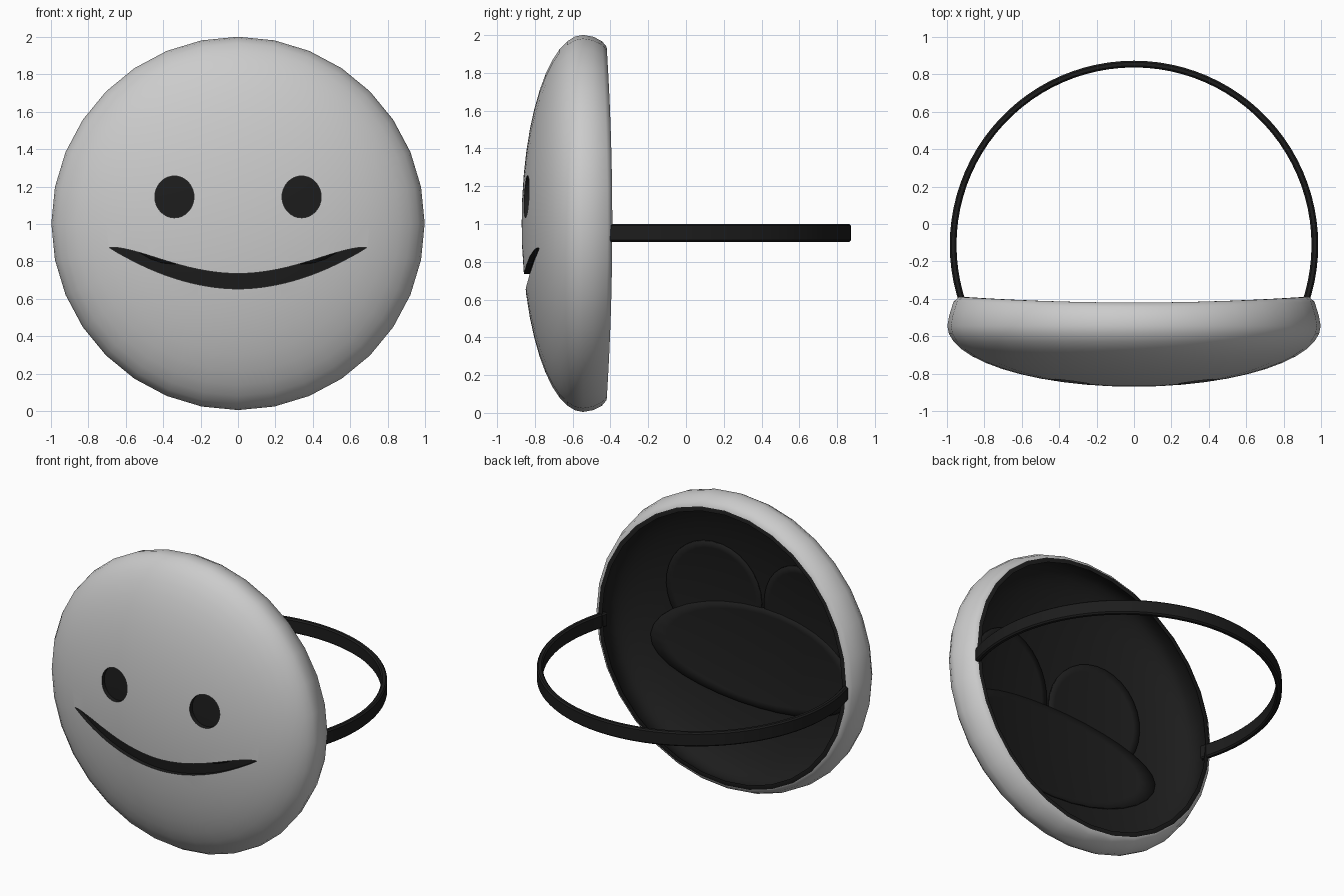
import bpy, bmesh
from math import sin, cos, pi, sqrt, radians

if "Cube" in bpy.data.objects:
    bpy.data.objects.remove(bpy.data.objects["Cube"])

CY, CZ = -0.545, 1.003


def material(name, shade):
    m = bpy.data.materials.new(name)
    m.diffuse_color = (shade, shade, shade, 1)
    m.use_nodes = True
    m.node_tree.nodes["Principled BSDF"].inputs["Base Color"].default_value = m.diffuse_color
    return m


grey = material("light_grey", 0.6)
black = material("black", 0.012)


def make(name, bm, mats, smooth=True):
    bmesh.ops.recalc_face_normals(bm, faces=bm.faces)
    me = bpy.data.meshes.new(name)
    bm.to_mesh(me)
    bm.free()
    ob = bpy.data.objects.new(name, me)
    bpy.context.collection.objects.link(ob)
    for m in mats:
        me.materials.append(m)
    if smooth:
        shade(ob)
    return ob


def shade(ob):
    bpy.ops.object.select_all(action='DESELECT')
    ob.select_set(True)
    bpy.context.view_layer.objects.active = ob
    bpy.ops.object.shade_smooth_by_angle(angle=radians(40))


# Mask shell: domed disc turned about the y axis, black on the inside
def dome(radius, depth, n=12):
    return [(radius * sin(i / n * pi / 2), CY - depth * cos(i / n * pi / 2))
            for i in range(n + 1)]


outer = dome(0.998, 0.325) + [(0.988, -0.49), (0.965, -0.445), (0.935, -0.42)]
inner = [(0.905, -0.42), (0.935, -0.46), (0.957, -0.5)] + dome(0.965, 0.295)[::-1]
profile = outer + inner
SEG = 32
bm = bmesh.new()
rings = []
for r, y in profile:
    if r < 1e-6:
        rings.append([bm.verts.new((0, y, CZ))] * SEG)
        continue
    ring = []
    for j in range(SEG):
        a = 2 * pi * j / SEG
        # the rim sweeps back a little at the sides
        lift = 0.03 * cos(a) ** 2 if y > -0.47 else 0
        ring.append(bm.verts.new((r * cos(a), y + lift, CZ + r * sin(a))))
    rings.append(ring)
for i in range(len(rings) - 1):
    for j in range(SEG):
        k = (j + 1) % SEG
        vs = list(dict.fromkeys([rings[i][j], rings[i][k], rings[i + 1][k], rings[i + 1][j]]))
        bm.faces.new(vs).material_index = int(i >= len(outer) - 1)
shell = make("mask_shell", bm, [grey, black], smooth=False)


# Eye and mouth openings cut through the shell
def cutter(name, outline):
    bm = bmesh.new()
    f = bm.faces.new([bm.verts.new((x, -1.0, z)) for x, z in outline])
    new = bmesh.ops.extrude_face_region(bm, geom=[f])["geom"]
    bmesh.ops.translate(bm, vec=(0, 0.4, 0),
                        verts=[v for v in new if isinstance(v, bmesh.types.BMVert)])
    for f in bm.faces:
        f.material_index = 1
    ob = make(name, bm, [grey, black], smooth=False)
    ob.hide_render = True
    return ob


def ellipse(cx, cz, rx, rz, n=32):
    return [(cx + rx * cos(2 * pi * i / n), cz + rz * sin(2 * pi * i / n)) for i in range(n)]


def mouth_outline(n=32):
    top, bottom = [], []
    for i in range(n + 1):
        t = -1 + 2 * i / n
        mid = 0.694 + 0.215 * abs(t) ** 1.9 - 0.035 * t ** 6
        half = 0.041 * sqrt(max(0, 1 - abs(t) ** 5)) * (1 - 0.55 * t ** 6)
        top.append((0.688 * t, mid + half))
        bottom.append((0.688 * t, mid - half))
    return bottom + top[-2:0:-1]


cutters = [cutter("eye_cutter", ellipse(s * 0.34, 1.145, 0.105, 0.112)) for s in (-1, 1)]
cutters.append(cutter("mouth_cutter", mouth_outline()))
bpy.context.view_layer.objects.active = shell
for c in cutters:
    mod = shell.modifiers.new("opening", 'BOOLEAN')
    mod.operation = 'DIFFERENCE'
    mod.solver = 'EXACT'
    mod.object = c
    bpy.ops.object.modifier_apply(modifier=mod.name)
for c in cutters:
    bpy.data.objects.remove(c)
shade(shell)


# Black fabric patches that close the openings from behind
def patch(name, cx, cz, rx, rz, gap, rows=8, n=32):
    bm = bmesh.new()

    def point(x, z):
        q = (x * x + (z - CZ) ** 2) / 0.965 ** 2
        return bm.verts.new((x, CY - 0.295 * sqrt(max(0, 1 - q)) + gap, z))

    hub = point(cx, cz)
    prev = None
    for k in range(1, rows + 1):
        ring = [point(x, z) for x, z in ellipse(cx, cz, rx * k / rows, rz * k / rows, n)]
        for j in range(n):
            m = (j + 1) % n
            if prev:
                bm.faces.new((prev[j], prev[m], ring[m], ring[j]))
            else:
                bm.faces.new((hub, ring[m], ring[j]))
        prev = ring
    ob = make(name, bm, [black])
    mod = ob.modifiers.new("thickness", 'SOLIDIFY')
    mod.thickness = 0.012
    mod.offset = 0


for side, s in (("left", -1), ("right", 1)):
    patch(side + "_eye_patch", s * 0.34, 1.145, 0.33, 0.36, 0.006)
patch("mouth_patch", 0, 0.79, 0.76, 0.33, 0.010)

# Head strap: rounded rectangular band swept round an open circle
HALF_W, HALF_T, B = 0.048, 0.018, 0.009
section = [(-HALF_T, -HALF_W + B), (-HALF_T + B, -HALF_W), (HALF_T - B, -HALF_W),
           (HALF_T, -HALF_W + B), (HALF_T, HALF_W - B), (HALF_T - B, HALF_W),
           (-HALF_T + B, HALF_W), (-HALF_T, HALF_W - B)]
bm = bmesh.new()
start, N = radians(-19.5), 56
loops = []
for i in range(N + 1):
    a = start + (pi - 2 * start) * i / N
    loops.append([bm.verts.new(((0.967 + u) * cos(a), -0.112 + (0.967 + u) * sin(a), 0.953 + v))
                  for u, v in section])
for p, q in zip(loops, loops[1:]):
    for j in range(8):
        k = (j + 1) % 8
        bm.faces.new((p[j], p[k], q[k], q[j]))
bm.faces.new(loops[0])
bm.faces.new(loops[-1])
make("head_strap", bm, [black])
